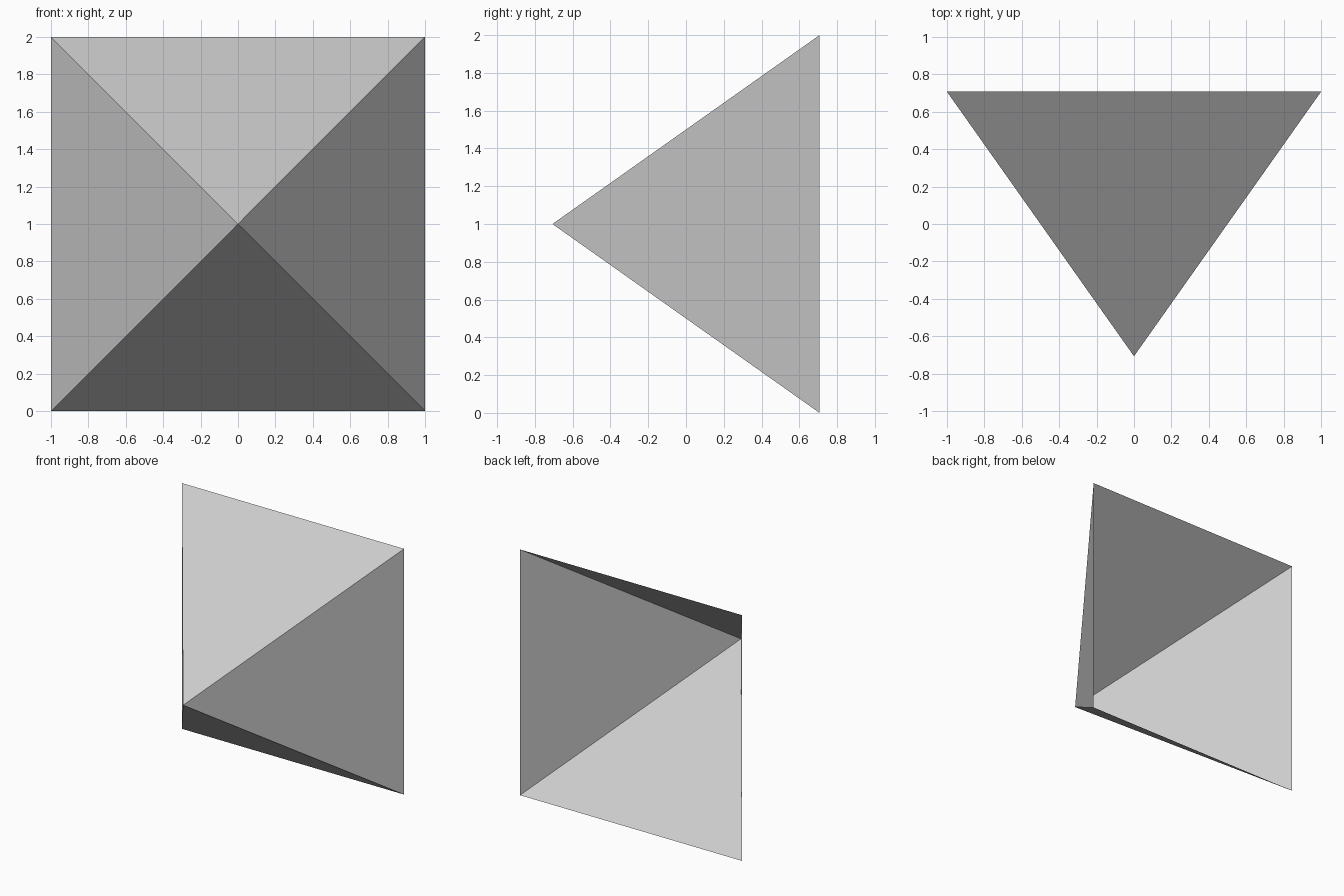
import bpy
import bmesh
from math import radians, sqrt
from mathutils import Matrix

if "Cube" in bpy.data.objects:
    bpy.data.objects.remove(bpy.data.objects["Cube"])

# Open four-sided pyramid shell: tip faces front (-y), square opening at the back
bm = bmesh.new()
place = (Matrix.Translation((0, 0, 1))
         @ Matrix.Rotation(radians(90), 4, 'X')
         @ Matrix.Rotation(radians(45), 4, 'Z'))
bmesh.ops.create_cone(bm, cap_ends=False, segments=4, radius1=sqrt(2),
                      radius2=0, depth=sqrt(2), matrix=place)

# Merge the tip to one point so each side is a single triangle
bmesh.ops.remove_doubles(bm, verts=bm.verts[:], dist=1e-4)

mesh = bpy.data.meshes.new("pyramid_shell")
bm.to_mesh(mesh)
bm.free()
shell = bpy.data.objects.new("pyramid_shell", mesh)
bpy.context.collection.objects.link(shell)
